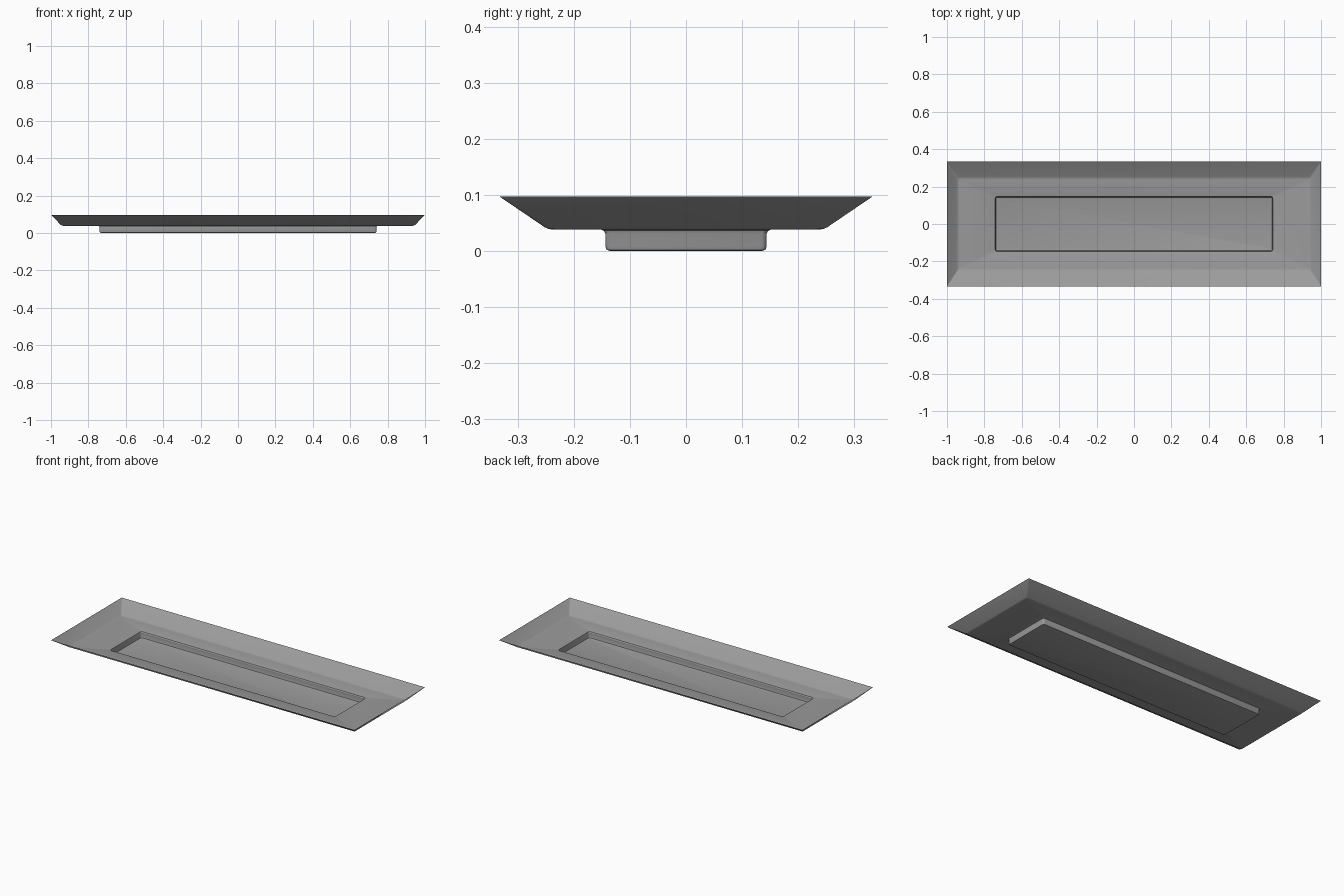
import bpy, bmesh, math

cube = bpy.data.objects.get("Cube")
if cube:
    bpy.data.objects.remove(cube, do_unlink=True)

# Plain grey material
grey = bpy.data.materials.new("plain grey")
grey.use_nodes = True
colour = (0.33, 0.33, 0.33, 1)
grey.diffuse_color = colour
grey.node_tree.nodes["Principled BSDF"].inputs["Base Color"].default_value = colour

CORNER_STEPS = 4


def ring(bm, hx, hy, z, radius):
    """Rounded rectangle of vertices, counter-clockwise from above."""
    verts = []
    for corner, (sx, sy) in enumerate([(1, 1), (-1, 1), (-1, -1), (1, -1)]):
        for step in range(CORNER_STEPS + 1):
            a = math.pi / 2 * (corner + step / CORNER_STEPS)
            verts.append(bm.verts.new((sx * (hx - radius) + radius * math.cos(a),
                                       sy * (hy - radius) + radius * math.sin(a), z)))
    return verts


# Half length, half width, height, corner radius: from rim down to well floor
profile = [
    (1.0, 0.333, 0.097, 0.002),    # rim
    (0.946, 0.252, 0.042, 0.008),  # foot of the sloping wall
    (0.940, 0.245, 0.039, 0.008),
    (0.931, 0.236, 0.038, 0.008),  # flat ledge
    (0.747, 0.152, 0.038, 0.015),
    (0.742, 0.147, 0.036, 0.011),  # lip of the well
    (0.740, 0.144, 0.031, 0.009),
    (0.740, 0.144, 0.008, 0.009),  # well wall
    (0.738, 0.142, 0.002, 0.008),
    (0.732, 0.136, 0.0, 0.006),    # well floor
]

# One thin sheet joining the rings
bm = bmesh.new()
rings = [ring(bm, *p) for p in profile]
for outer, inner in zip(rings, rings[1:]):
    for i in range(len(outer)):
        j = (i + 1) % len(outer)
        bm.faces.new((outer[i], outer[j], inner[j], inner[i]))
bm.faces.new(rings[-1])
mesh = bpy.data.meshes.new("tray")
bm.to_mesh(mesh)
bm.free()
mesh.materials.append(grey)
tray = bpy.data.objects.new("tray", mesh)
bpy.context.collection.objects.link(tray)

# Smooth the small fillets, keep the wall edges crisp
bpy.ops.object.select_all(action='DESELECT')
tray.select_set(True)
bpy.context.view_layer.objects.active = tray
bpy.ops.object.shade_smooth_by_angle(angle=math.radians(25))
